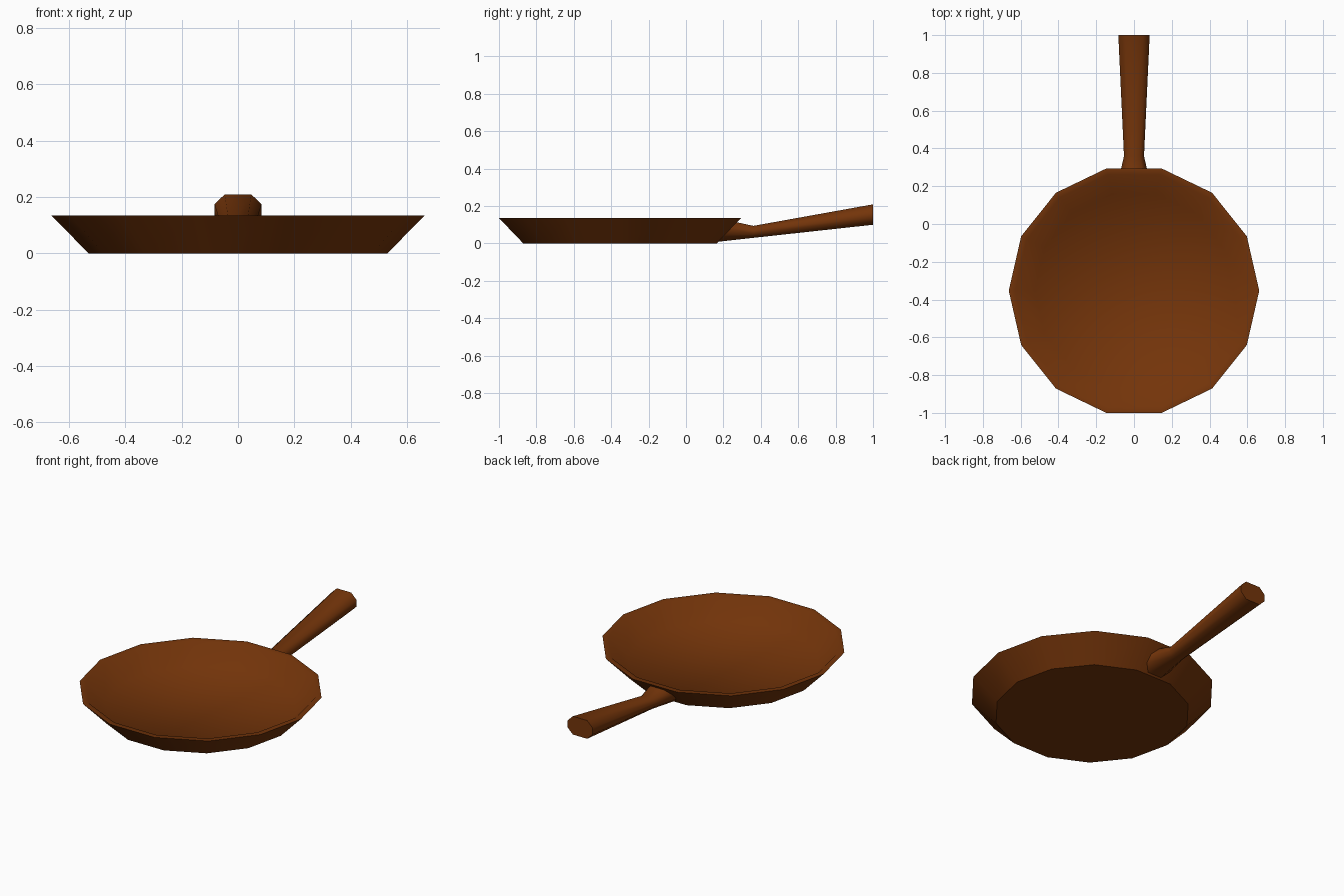
import bpy, bmesh, math

if "Cube" in bpy.data.objects:
    bpy.data.objects.remove(bpy.data.objects["Cube"])

brown = bpy.data.materials.new("brown_metal")
brown.diffuse_color = (0.175, 0.035, 0.003, 1)
brown.use_nodes = True
brown.node_tree.nodes["Principled BSDF"].inputs["Base Color"].default_value = brown.diffuse_color


def loft(name, rings):
    """Skin a list of closed rings, cap both ends, shade smooth with a sharp first cap."""
    bm = bmesh.new()
    loops = [[bm.verts.new(p) for p in ring] for ring in rings]
    n = len(loops[0])
    for a, b in zip(loops, loops[1:]):
        for i in range(n):
            j = (i + 1) % n
            bm.faces.new((a[i], a[j], b[j], b[i]))
    bm.faces.new(loops[0][::-1])
    bm.faces.new(loops[-1])
    bmesh.ops.recalc_face_normals(bm, faces=bm.faces)
    mesh = bpy.data.meshes.new(name)
    bm.to_mesh(mesh)
    bm.free()
    ob = bpy.data.objects.new(name, mesh)
    bpy.context.collection.objects.link(ob)
    mesh.materials.append(brown)
    bpy.ops.object.select_all(action='DESELECT')
    ob.select_set(True)
    bpy.context.view_layer.objects.active = ob
    bpy.ops.object.shade_smooth_by_angle(angle=math.radians(60))
    for e in mesh.edges:
        if max(e.vertices) < n:
            e.use_edge_sharp = True
    return ob


# Pan: 14-sided dish, sloping wall, narrow rim and thin floor
SIDES, PAN_Y = 14, -0.353


def pan_ring(r, z):
    return [(r * math.cos(k * math.tau / SIDES),
             PAN_Y + r * math.sin(k * math.tau / SIDES), z) for k in range(SIDES)]


loft("pan", [pan_ring(r, z) for r, z in
             [(0.53, 0), (0.663, 0.135), (0.63, 0.135), (0.525, 0.03)]])

# Handle: chamfered eight-sided section, flared where it meets the wall
SECTION = [(0.57, 1), (1, 0.36), (1, -0.36), (0.57, -1),
           (-0.57, -1), (-1, -0.36), (-1, 0.36), (-0.57, 1)]


def handle_ring(half_w, z_low, z_high, y, lean=0):
    mid, half_h = (z_low + z_high) / 2, (z_high - z_low) / 2
    return [(half_w * u, y + lean * (mid + half_h * v), mid + half_h * v)
            for u, v in SECTION]


loft("handle", [handle_ring(0.082, 0.008, 0.115, 0.155, lean=0.95),
                handle_ring(0.053, 0.03, 0.094, 0.36),
                handle_ring(0.083, 0.1, 0.209, 1.0)])
